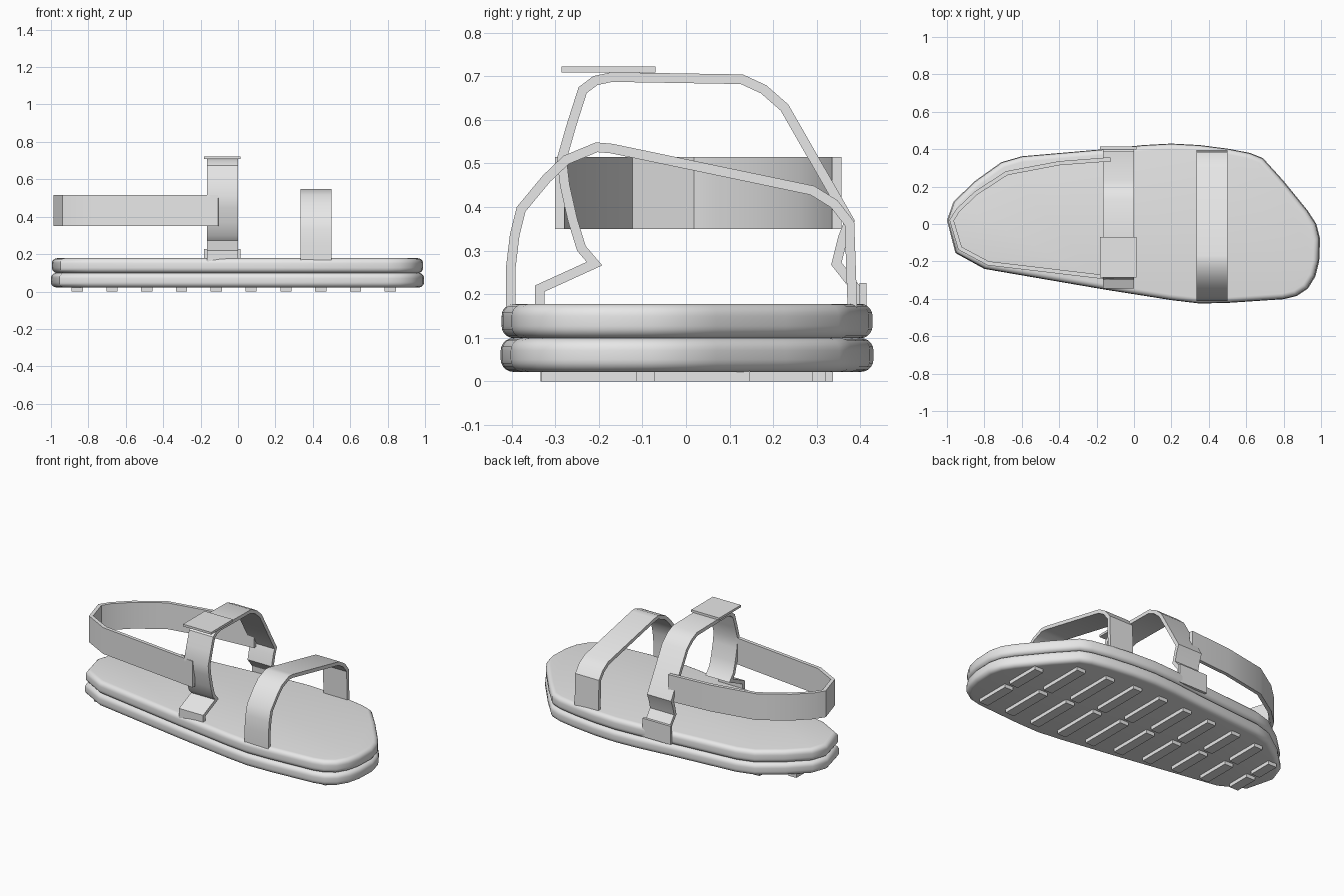
import bpy, bmesh, math
from mathutils import Vector

cube = bpy.data.objects.get("Cube")
if cube:
    bpy.data.objects.remove(cube)

grey = bpy.data.materials.new("light_grey")
grey.use_nodes = True
grey.diffuse_color = (0.8, 0.8, 0.8, 1)
grey.node_tree.nodes["Principled BSDF"].inputs["Base Color"].default_value = (0.8, 0.8, 0.8, 1)


def finish(name, bm, angle=30):
    bmesh.ops.recalc_face_normals(bm, faces=bm.faces)
    mesh = bpy.data.meshes.new(name)
    bm.to_mesh(mesh)
    bm.free()
    mesh.materials.append(grey)
    obj = bpy.data.objects.new(name, mesh)
    bpy.context.collection.objects.link(obj)
    bpy.ops.object.select_all(action="DESELECT")
    obj.select_set(True)
    bpy.context.view_layer.objects.active = obj
    bpy.ops.object.shade_smooth_by_angle(angle=math.radians(angle))
    return obj


def prism(bm, points, shift):
    """Extrude a closed polygon of 3D points by a vector."""
    face = bm.faces.new([bm.verts.new(p) for p in points])
    new = bmesh.ops.extrude_face_region(bm, geom=[face])["geom"]
    verts = [v for v in new if isinstance(v, bmesh.types.BMVert)]
    bmesh.ops.translate(bm, verts=verts, vec=shift)


def box(name, low, high):
    bm = bmesh.new()
    (x, y, z), (X, Y, Z) = low, high
    prism(bm, [(x, y, z), (X, y, z), (X, Y, z), (x, Y, z)], (0, 0, Z - z))
    return finish(name, bm)


def ribbon(name, path, thick, place, shift):
    """Strap: a 2D centre line given thickness with mitred corners, then width."""
    pts = [Vector(p) for p in path]
    sides = ([], [])
    for i, p in enumerate(pts):
        a = (p - pts[i - 1]).normalized() if i else None
        b = (pts[i + 1] - p).normalized() if i < len(pts) - 1 else None
        a, b = a or b, b or a
        na, nb = Vector((-a.y, a.x)), Vector((-b.y, b.x))
        n = (na + nb).normalized()
        off = n * (thick / 2 / max(n.dot(na), 0.5))
        sides[0].append(place(p + off))
        sides[1].append(place(p - off))
    bm = bmesh.new()
    rows = []
    for s in (Vector((0, 0, 0)), Vector(shift)):
        rows += [[bm.verts.new(Vector(p) + s) for p in side] for side in sides]
    a, b, c, d = rows
    for i in range(len(pts) - 1):
        for r, q in ((a, b), (b, d), (d, c), (c, a)):
            bm.faces.new((r[i], r[i + 1], q[i + 1], q[i]))
    for i in (0, -1):
        bm.faces.new((a[i], b[i], d[i], c[i]))
    return finish(name, bm)


# Sole outline: the edge on each side from heel to toe
left_edge = [(-1, .02), (-.965, .12), (-.85, .23), (-.71, .33), (-.6, .362),
             (-.16, .4), (.05, .422), (.2, .43), (.35, .422), (.5, .403),
             (.62, .38), (.69, .352), (.8, .23), (.93, .07), (.975, 0), (.995, -.08)]
right_edge = [(-1, .02), (-.955, -.155), (-.8, -.24), (-.16, -.35), (.2, -.407),
              (.35, -.425), (.5, -.422), (.8, -.402), (.87, -.385), (.93, -.345),
              (.97, -.28), (.99, -.2), (.995, -.08)]
outline = right_edge + left_edge[-2:0:-1]


def sole(name, z0, z1, scale):
    bm = bmesh.new()
    prism(bm, [(x * scale, y * scale, z0) for x, y in outline], (0, 0, z1 - z0))
    rim = [e for e in bm.edges if abs(e.verts[0].co.z - e.verts[1].co.z) < .001]
    bmesh.ops.bevel(bm, geom=rim, offset=.028, segments=5, profile=.5, affect="EDGES")
    finish(name, bm, 35)


sole("outer_sole", .022, .099, 1)
sole("foot_bed", .099, .178, .995)


def edge_y(edge, x):
    for (x0, y0), (x1, y1) in zip(edge, edge[1:]):
        if x0 <= x <= x1:
            return y0 + (y1 - y0) * (x - x0) / (x1 - x0)


# Tread bars: two rows that follow the outline
for i in range(10):
    x = -.86 + i * .186
    top, low = edge_y(left_edge, x), edge_y(right_edge, x)
    mid, half = (top + low) / 2, (top - low) / 2 * .785
    for side, s in (("left", 1), ("right", -1)):
        ys = sorted((mid + s * .02, mid + s * half))
        box(f"tread_{side}_{i + 1}", (x - .03, ys[0], 0), (x + .03, ys[1], .026))

# Toe strap
ribbon("toe_strap",
       [(-.402, .16), (-.402, .26), (-.393, .335), (-.378, .395), (-.32, .465),
        (-.275, .508), (-.205, .537), (-.17, .534), (.29, .438), (.34, .407),
        (.375, .362), (.382, .16)],
       .022, lambda p: (.335, p.x, p.y), (.165, 0, 0))

# Instep strap, folded where it meets its lower tabs
ribbon("instep_strap",
       [(-.335, .16), (-.335, .213), (-.21, .27), (-.24, .305), (-.26, .37),
        (-.278, .45), (-.285, .51), (-.262, .59), (-.237, .668), (-.208, .69),
        (-.17, .698), (.128, .693), (.178, .67), (.226, .628), (.375, .368),
        (.36, .33), (.345, .27), (.388, .215), (.393, .13)],
       .022, lambda p: (-.167, p.x, p.y), (.167, 0, 0))

# Heel strap
ribbon("heel_strap",
       [(-.125, .346), (-.4, .325), (-.68, .272), (-.845, .165), (-.94, .075),
        (-.975, .02), (-.93, -.13), (-.78, -.21), (-.105, -.29)],
       .022, lambda p: (p.x, p.y, .35), (0, 0, .165))

# Fastening plates
box("top_fastener", (-.182, -.285, .708), (.013, -.07, .722))
box("side_fastener", (-.182, .398, .11), (.013, .414, .226))
